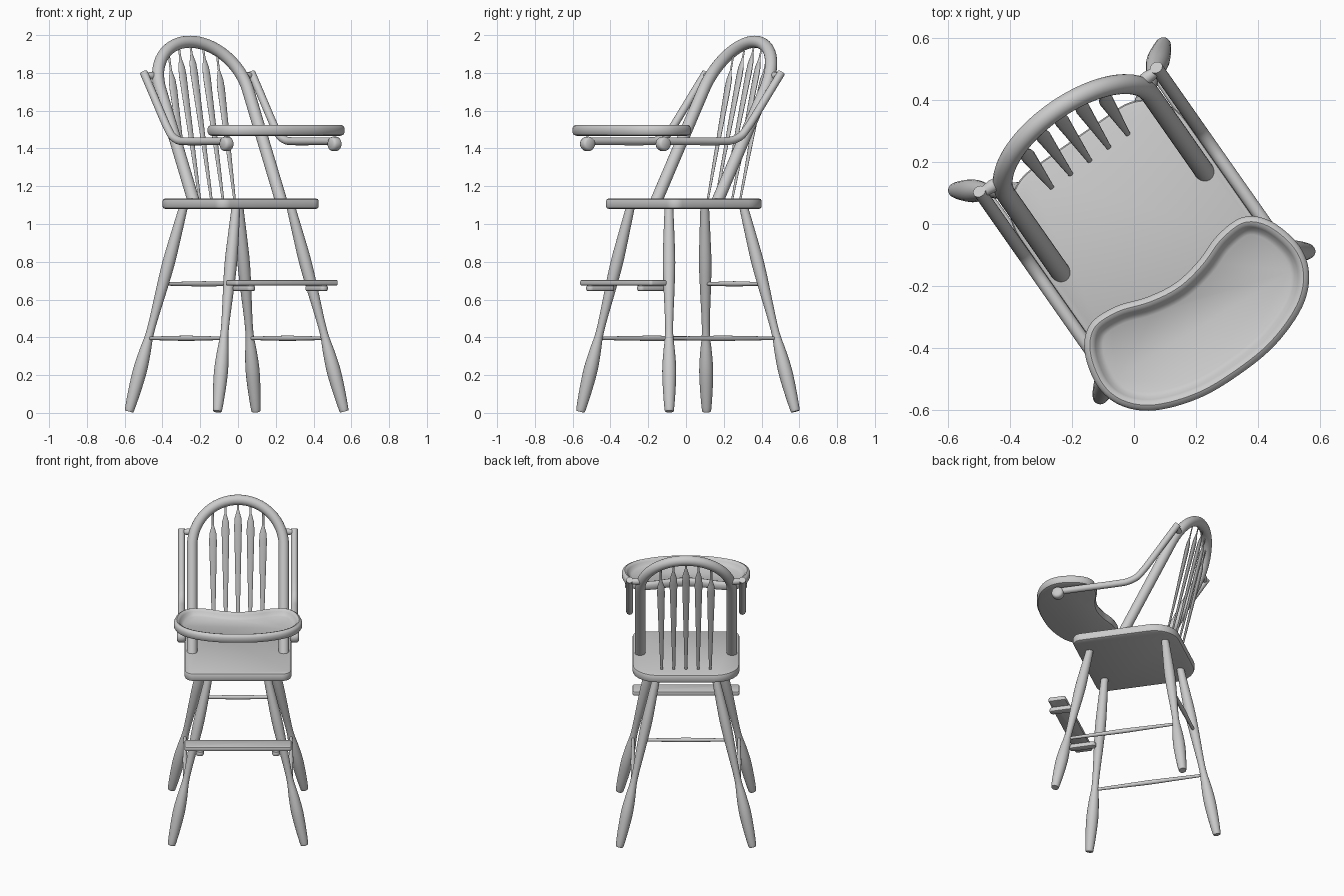
import bpy, bmesh, math
from mathutils import Vector as V

if "Cube" in bpy.data.objects:
    bpy.data.objects.remove(bpy.data.objects["Cube"])

TURN = math.radians(35)          # the whole chair is turned about z
wood = bpy.data.materials.new("plain grey")
wood.diffuse_color = (0.6, 0.6, 0.6, 1)
wood.use_nodes = True
wood.node_tree.nodes["Principled BSDF"].inputs["Base Color"].default_value = wood.diffuse_color


def loft(name, rings):
    """Skin a list of equal closed rings and cap both ends."""
    bm = bmesh.new()
    rows = [[bm.verts.new(p) for p in r] for r in rings]
    n = len(rows[0])
    for a, b in zip(rows, rows[1:]):
        for i in range(n):
            bm.faces.new((a[i], a[(i + 1) % n], b[(i + 1) % n], b[i]))
    bm.faces.new(rows[0][::-1])
    bm.faces.new(rows[-1])
    bmesh.ops.recalc_face_normals(bm, faces=bm.faces)
    me = bpy.data.meshes.new(name)
    bm.to_mesh(me)
    bm.free()
    me.materials.append(wood)
    ob = bpy.data.objects.new(name, me)
    ob.rotation_euler.z = TURN
    bpy.context.collection.objects.link(ob)
    return ob


def sweep(name, pts, radii, ref, ratio=1.0, sides=20):
    """Round (or flattened) section along a path, ref fixes its first axis."""
    pts = [V(p) for p in pts]
    rings = []
    for i, p in enumerate(pts):
        t = (pts[min(i + 1, len(pts) - 1)] - pts[max(i - 1, 0)]).normalized()
        a = V(ref)
        a = (a - t * a.dot(t)).normalized()
        b = t.cross(a) * ratio
        rings.append([p + radii[i] * (a * math.cos(w) + b * math.sin(w))
                      for w in (math.tau * k / sides for k in range(sides))])
    return loft(name, rings)


def turned(name, p0, p1, profile, ref=(1, 0, 0), ratio=1.0):
    """Turned piece between two points; profile is (fraction, radius)."""
    prof = spline([V((t, r, 0)) for t, r in profile], False, 4)
    p0, p1 = V(p0), V(p1)
    return sweep(name, [p0.lerp(p1, q.x) for q in prof], [q.y for q in prof], ref, ratio)


def spline(pts, closed, steps):
    """Catmull-Rom smoothing."""
    n, out = len(pts), []
    get = (lambda i: pts[i % n]) if closed else (lambda i: pts[max(0, min(n - 1, i))])
    for i in range(n if closed else n - 1):
        a, b, c, d = (get(i + k) for k in (-1, 0, 1, 2))
        for k in range(steps):
            t = k / steps
            out.append(0.5 * (2 * b + (c - a) * t + (2 * a - 5 * b + 4 * c - d) * t * t
                              + (3 * b - a - 3 * c + d) * t ** 3))
    return out if closed else out + [pts[-1]]


def plate(name, outline, profile):
    """Flat piece: counter-clockwise outline inset by (inset, z) steps."""
    n, rings = len(outline), []
    for inset, z in profile:
        ring = []
        for i, p in enumerate(outline):
            t = (outline[(i + 1) % n] - outline[i - 1]).normalized()
            ring.append((p.x - t.y * inset, p.y + t.x * inset, z))
        rings.append(ring)
    return loft(name, rings)


def rounded(x0, x1, y0, y1, rf, rb, steps=10):
    """Rounded rectangle with front and back corner radii."""
    out = []
    for cx, cy, r, a in ((x1 - rf, y0 + rf, rf, -90), (x1 - rb, y1 - rb, rb, 0),
                         (x0 + rb, y1 - rb, rb, 90), (x0 + rf, y0 + rf, rf, 180)):
        for k in range(steps + 1):
            w = math.radians(a + 90 * k / steps)
            out.append(V((cx + r * math.cos(w), cy + r * math.sin(w), 0)))
    return out


def edge(z0, z1, r):
    """Softened plate edge."""
    return [(r, z0), (r * .3, z0 + r * .3), (0, z0 + r), (0, z1 - r), (r * .3, z1 - r * .3), (r, z1)]


# seat
plate("seat", rounded(-.33, .33, -.315, .335, .06, .16), edge(1.08, 1.135, .014))

# legs
def leg_at(s, end, z):
    t = (z - .008) / 1.08
    foot, top = ((.41, -.395), (.178, -.235)) if end == "front" else ((.41, .42), (.18, .247))
    return V((s * (foot[0] + (top[0] - foot[0]) * t), foot[1] + (top[1] - foot[1]) * t, z))

leg_profile = [(0, .02), (.01, .025), (.1, .033), (.2, .037), (.29, .031), (.37, .022), (.45, .022),
               (.6, .029), (.73, .033), (.86, .029), (1, .023)]
for s, side in ((-1, "left"), (1, "right")):
    for end in ("front", "back"):
        turned(f"{end}_{side}_leg", leg_at(s, end, .008), leg_at(s, end, 1.088), leg_profile)

# stretchers
rod = [(0, .009), (.3, .012), (.5, .014), (.7, .012), (1, .009)]
for s, side in ((-1, "left"), (1, "right")):
    turned(f"{side}_stretcher", leg_at(s, "front", .395), leg_at(s, "back", .395), rod)
turned("back_stretcher", leg_at(-1, "back", .683), leg_at(1, "back", .683), rod, (0, 0, 1))

# footrest board and its two supports
plate("footrest", rounded(-.33, .33, -.46, -.35, .015, .015, 4), edge(.674, .703, .007))
for s, side in ((-1, "left"), (1, "right")):
    plate(f"{side}_footrest_support",
          rounded(s * .235 - .024, s * .235 + .024, -.475, -.305, .0235, .0235, 6), edge(.644, .676, .01))

# bent back bow, lying in a leaning plane
def lean(u, z):
    return V((u, .01 + .52 * (z - 1.13), z))

R, Z0, RISE = .283, 1.712, .253
bow = [lean(R, 1.115 + (Z0 - 1.115) * k / 6) for k in range(6)]
bow += [lean(R * math.cos(math.pi * k / 32), Z0 + RISE * math.sin(math.pi * k / 32)) for k in range(33)]
bow += [lean(-R, 1.115 + (Z0 - 1.115) * k / 6) for k in range(5, -1, -1)]
sweep("back_bow", bow, [.032] * len(bow), (0, -1, .52))

# five arrow spindles
for i in range(-2, 3):
    u = .078 * i
    top = lean(u, Z0 + RISE * math.sqrt(1 - (u / R) ** 2))
    m = .865 - .016 * i * i
    pts = [(0, .008), (.1, .010), (m - .3, .019), (m - .06, .024), (m, .021), (m + .06, .007), (1, .006)]
    low = V((u * .96, .245, 1.125))
    sweep(f"spindle_{i + 3}", [low.lerp(top, t) for t, r in pts], [r for t, r in pts], (1, 0, 0), .45, 12)

# bent arms with pegs to the bow and knobs under the tray
arm_path = [(.372, 1.8), (.29, 1.69), (.19, 1.555), (.15, 1.505), (.11, 1.465), (.05, 1.442),
            (-.02, 1.438), (-.2, 1.438), (-.39, 1.438)]
for s, side in ((-1, "left"), (1, "right")):
    path = spline([V((s * .348, y, z)) for y, z in arm_path], False, 4)
    sweep(f"{side}_arm", path, [.021] * len(path), (1, 0, 0))
    sweep(f"{side}_arm_peg", [(s * x, .362, 1.785) for x in (.26, .29, .305, .32, .345)],
          [.012, .019, .021, .019, .014], (0, 0, 1))
    sweep(f"{side}_tray_knob", [(s * x, -.392, 1.424) for x in (.322, .328, .337, .361, .37, .376)],
          [.026, .034, .038, .038, .034, .026], (0, 0, 1))

# kidney-shaped tray with a raised rim
half = [(.1, -.217), (.2, -.184), (.3, -.183), (.366, -.245), (.396, -.36), (.37, -.455),
        (.29, -.53), (.15, -.58)]
ring = [(0, -.592)] + half[::-1] + [(0, -.232)] + [(-x, y) for x, y in half]
plate("tray", spline([V((x, y, 0)) for x, y in ring], True, 6),
      [(.022, 1.467), (.007, 1.472), (0, 1.485), (0, 1.507), (.006, 1.519), (.018, 1.525),
       (.029, 1.521), (.036, 1.511), (.046, 1.497), (.06, 1.488)])

# smooth shading, hard edges kept
bpy.ops.object.select_all(action="SELECT")
bpy.context.view_layer.objects.active = bpy.data.objects["seat"]
bpy.ops.object.shade_smooth_by_angle(angle=math.radians(40))
